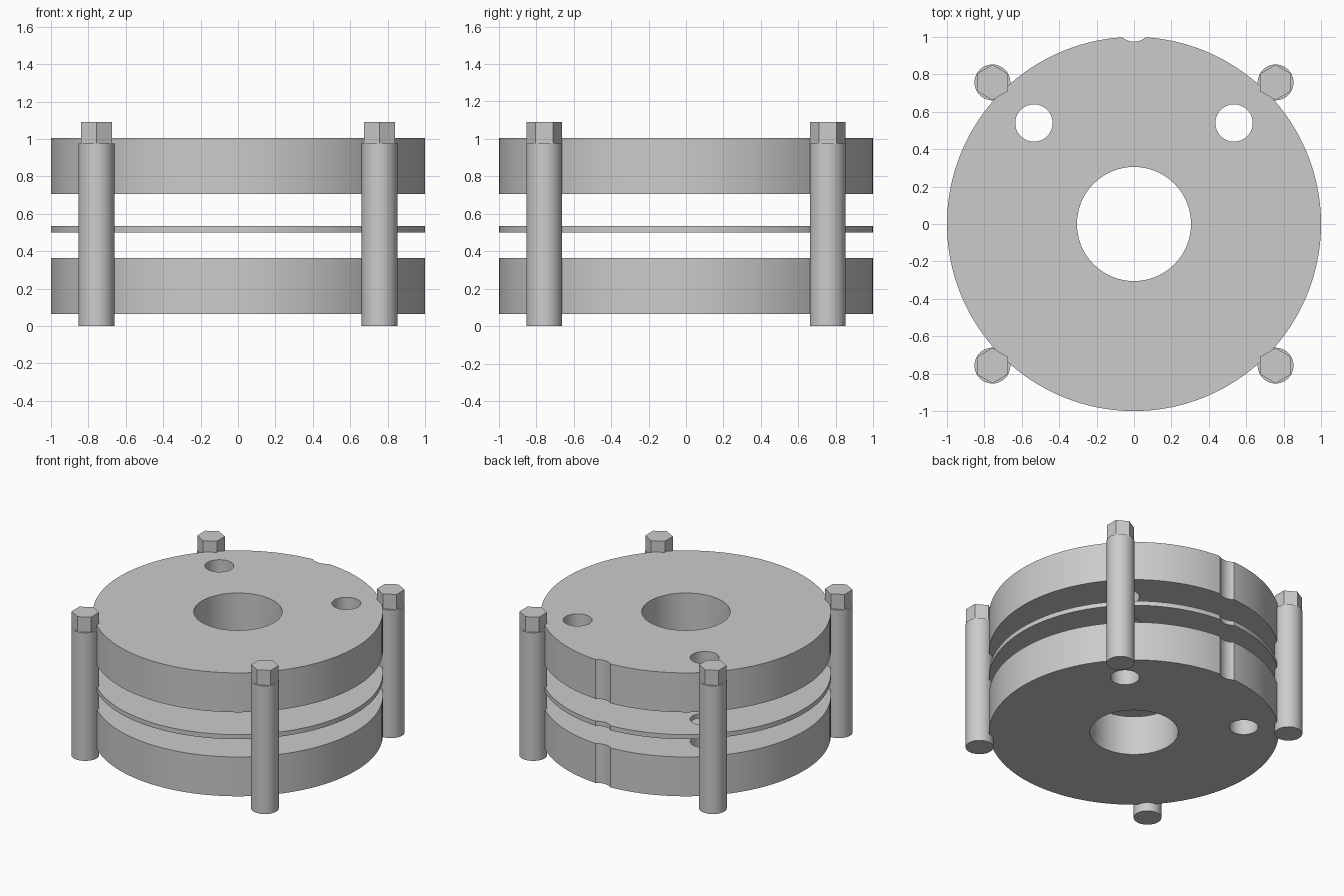
import bpy
import math

if "Cube" in bpy.data.objects:
    bpy.data.objects.remove(bpy.data.objects["Cube"], do_unlink=True)

grey = bpy.data.materials.new("plain grey")
grey.use_nodes = True
COLOUR = (0.6, 0.6, 0.6, 1)
grey.diffuse_color = COLOUR
grey.node_tree.nodes["Principled BSDF"].inputs["Base Color"].default_value = COLOUR


def cylinder(name, x, y, bottom, top, radius, sides, turn=0):
    bpy.ops.mesh.primitive_cylinder_add(
        vertices=sides, radius=radius, depth=top - bottom,
        location=(x, y, (bottom + top) / 2), rotation=(0, 0, turn))
    obj = bpy.context.object
    obj.name = name
    obj.data.materials.append(grey)
    return obj


def smooth(obj):
    bpy.ops.object.select_all(action='DESELECT')
    obj.select_set(True)
    bpy.context.view_layer.objects.active = obj
    bpy.ops.object.shade_smooth_by_angle(angle=math.radians(30))


# Drills: centre bore, two through holes and the notch in the back rim
drills = [
    cylinder("bore_cutter", 0, 0, -0.5, 1.5, 0.305, 64),
    cylinder("left_hole_cutter", 0.535, 0.54, -0.5, 1.5, 0.1, 32),
    cylinder("right_hole_cutter", -0.535, 0.54, -0.5, 1.5, 0.1, 32),
    cylinder("notch_cutter", 0, 1.075, -0.5, 1.5, 0.1, 48),
]

# Two thick discs with a thin plate between them
for name, bottom, top in (("lower_disc", 0.065, 0.365),
                          ("middle_plate", 0.5, 0.535),
                          ("upper_disc", 0.705, 1.005)):
    disc = cylinder(name, 0, 0, bottom, top, 1, 128)
    for drill in drills:
        cut = disc.modifiers.new(drill.name, 'BOOLEAN')
        cut.operation = 'DIFFERENCE'
        cut.solver = 'EXACT'
        cut.object = drill
        bpy.ops.object.modifier_apply(modifier=cut.name)
    smooth(disc)

for drill in drills:
    bpy.data.objects.remove(drill, do_unlink=True)

# Four round posts on the rim, each with a hexagonal head
for end, y in (("front", -0.757), ("back", 0.757)):
    for side, x in (("left", 0.757), ("right", -0.757)):
        smooth(cylinder(f"{end}_{side}_post", x, y, 0, 0.975, 0.096, 40))
        cylinder(f"{end}_{side}_hex_head", x, y, 0.975, 1.09, 0.095, 6)
